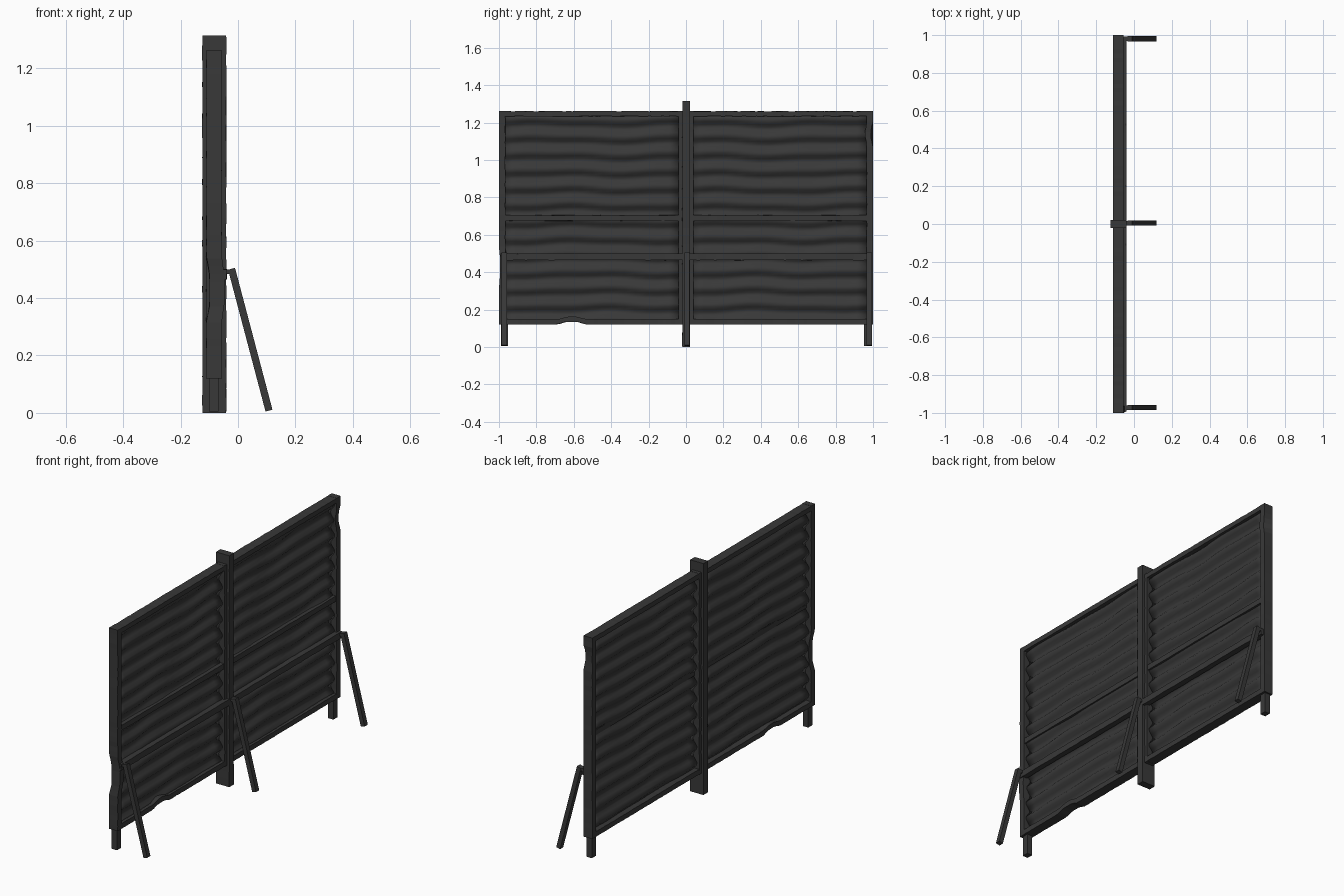
import bpy, bmesh, math, random
from mathutils import Vector

if "Cube" in bpy.data.objects:
    bpy.data.objects.remove(bpy.data.objects["Cube"])

random.seed(4)
mat = bpy.data.materials.new("dark_metal")
mat.diffuse_color = (0.04, 0.04, 0.04, 1)
mat.use_nodes = True
mat.node_tree.nodes["Principled BSDF"].inputs["Base Color"].default_value = mat.diffuse_color


def finish(bm, name):
    bmesh.ops.recalc_face_normals(bm, faces=bm.faces)
    me = bpy.data.meshes.new(name)
    bm.to_mesh(me)
    bm.free()
    ob = bpy.data.objects.new(name, me)
    bpy.context.collection.objects.link(ob)
    me.materials.append(mat)
    return ob


def bar(name, lo, hi, cuts=0, dents=(), wear=0.0):
    """Box between two corners, cut along its longest axis; dents are (centre, radius, push)."""
    lo, hi = Vector(lo), Vector(hi)
    bm = bmesh.new()
    bmesh.ops.create_cube(bm, size=1)
    for v in bm.verts:
        v.co = Vector(((lo[i] + hi[i]) / 2 + v.co[i] * (hi[i] - lo[i]) for i in range(3)))
    size = hi - lo
    axis = max(range(3), key=lambda i: size[i])
    if cuts:
        long_edges = [e for e in bm.edges
                      if abs(e.verts[0].co[axis] - e.verts[1].co[axis]) > size[axis] * 0.9]
        bmesh.ops.subdivide_edges(bm, edges=long_edges, cuts=cuts, use_grid_fill=True)
    for v in bm.verts:
        if lo[axis] + 1e-4 < v.co[axis] < hi[axis] - 1e-4:
            for i in range(3):
                if i != axis:
                    v.co[i] += random.uniform(-wear, wear)
    for centre, radius, push in dents:
        for v in bm.verts:
            d = (v.co - Vector(centre)).length
            if d < radius:
                v.co += Vector(push) * min(1, 2 * (1 - d / radius))
    return finish(bm, name)


def sheet(name, y0, y1, z0, z1):
    """Corrugated sheet with slightly wandering ridges."""
    bm = bmesh.new()
    ny, nz = 16, 72
    phase = random.uniform(0, 6)
    rows = []
    for j in range(nz + 1):
        z = z0 + (z1 - z0) * j / nz
        row = []
        for i in range(ny + 1):
            y = y0 + (y1 - y0) * i / ny
            shift = 0.006 * math.sin(9 * y + 3 * z + phase) + 0.004 * math.sin(17 * y - 5 * z)
            x = -0.083 + 0.013 * math.cos(2 * math.pi * (z + shift - 0.05) / 0.09)
            row.append(bm.verts.new((x, y, z)))
        rows.append(row)
    for a, b in zip(rows, rows[1:]):
        for i in range(ny):
            f = bm.faces.new((a[i], a[i + 1], b[i + 1], b[i]))
            f.smooth = True
    ob = finish(bm, name)
    m = ob.modifiers.new("thickness", "SOLIDIFY")
    m.thickness = 0.004
    m.offset = 0


# Bent and chipped spots on the frame
chips = [((-0.11, -1, 0.43), 0.12, (0.011, 0.006, 0)),
         ((-0.05, 1, 1.14), 0.06, (-0.004, -0.012, 0)),
         ((-0.08, -0.61, 0.12), 0.08, (0, 0, 0.014))]
X0, X1 = -0.111, -0.056

for s, side in ((-1, "left"), (1, "right")):
    def span(a, b):
        return sorted((s * a, s * b))
    # Panel frame
    for part, a, b in (("outer", 0.966, 1.0), ("inner", 0.008, 0.04)):
        ya, yb = span(a, b)
        bar(f"{side}_{part}_upright", (X0, ya, 0.12), (X1, yb, 1.262), 40, chips, 0.0008)
    ya, yb = span(0.035, 0.97)
    bar(f"{side}_bottom_beam", (X0, ya, 0.121), (X1, yb, 0.15), 40, chips, 0.0008)
    bar(f"{side}_top_beam", (X0, ya, 1.234), (X1, yb, 1.261), 40, (), 0.0008)
    # Corrugated infill and middle rails
    sheet(f"{side}_corrugated_sheet", ya, yb, 0.14, 1.238)
    bar(f"{side}_middle_rail", (-0.082, ya, 0.675), (-0.060, yb, 0.705), 20, (), 0.0008)
    ya, yb = span(0.018, 0.992)
    bar(f"{side}_support_rail", (-0.072, ya, 0.465), (-0.040, yb, 0.500), 20, (), 0.0012)
    # Stub foot under the outer upright
    ya, yb = span(0.953, 0.99)
    bar(f"{side}_foot", (-0.101, ya, 0.005), (-0.068, yb, 0.13))

# Central post
bar("centre_post", (-0.124, -0.02, 0), (-0.041, 0.021, 1.315), 30, (), 0.001)

# Leaning struts
top, foot = Vector((-0.0225, 0, 0.502)), Vector((0.108, 0, 0.008))
length, tilt = (top - foot).length, math.atan2(top.x - foot.x, top.z - foot.z)
for y, name in ((-0.972, "left_strut"), (0.005, "centre_strut"), (0.98, "right_strut")):
    ob = bar(name, (-0.0125, -0.014, -length / 2), (0.0125, 0.014, length / 2))
    ob.location = (top + foot) / 2 + Vector((0, y, 0))
    ob.rotation_euler = (0, tilt, 0)
    # Pin joining strut to rail
    bar(name + "_bracket", (-0.052, y - 0.012, 0.484), (-0.024, y + 0.012, 0.499))
